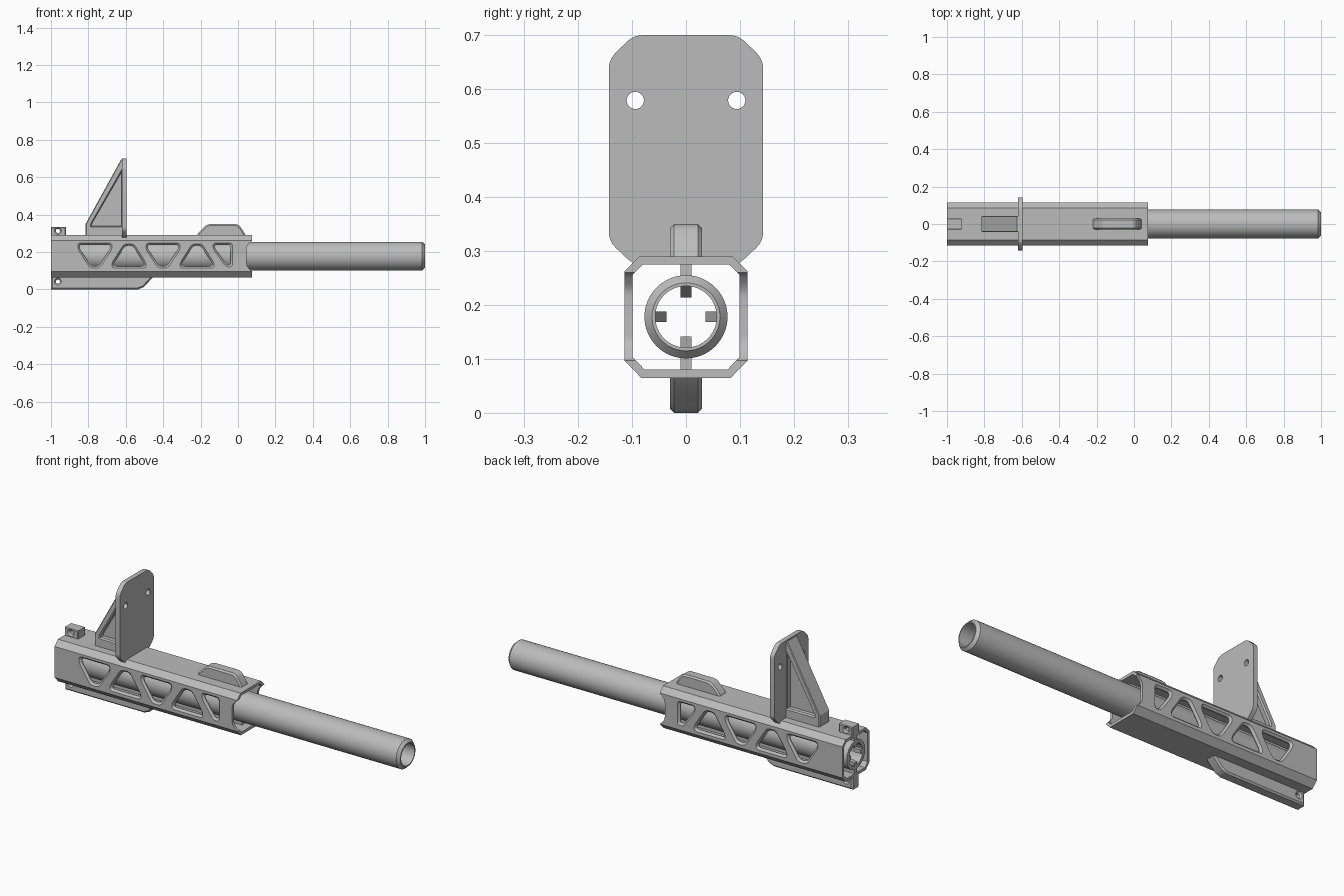
import bpy, bmesh, math
from mathutils import Vector

cube = bpy.data.objects.get("Cube")
if cube:
    bpy.data.objects.remove(cube)

grey = bpy.data.materials.new("plain_grey")
grey.use_nodes = True
grey.diffuse_color = (0.5, 0.5, 0.5, 1)
grey.node_tree.nodes["Principled BSDF"].inputs["Base Color"].default_value = (0.5, 0.5, 0.5, 1)

AXIS_Z = 0.178


def inset(pts, d):
    """Move every edge of a counter-clockwise outline inwards by d."""
    out = []
    for i, p in enumerate(pts):
        p, a, b = Vector(p), Vector(pts[i - 1]), Vector(pts[(i + 1) % len(pts)])
        e, f = (p - a).normalized(), (b - p).normalized()
        n, m = Vector((-e.y, e.x)), Vector((-f.y, f.x))
        out.append(p + (n + m) * d / (1 + n.dot(m)))
    return out


def rounded(pts, r, steps=5):
    """Replace each corner with a short curve."""
    if not r:
        return [Vector(p) for p in pts]
    out = []
    for i, p in enumerate(pts):
        p, a, b = Vector(p), Vector(pts[i - 1]), Vector(pts[(i + 1) % len(pts)])
        s = p + (a - p).normalized() * min(r, (a - p).length * 0.45)
        e = p + (b - p).normalized() * min(r, (b - p).length * 0.45)
        for k in range(steps + 1):
            t = k / steps
            out.append(s * (1 - t) ** 2 + p * 2 * t * (1 - t) + e * t * t)
    return out


def loft(name, pts, rings, axis="y", r=0.0):
    """Extrude an outline along an axis; rings are (position, inset) pairs."""
    bm = bmesh.new()
    loops = []
    for pos, d in rings:
        ring = rounded(inset(pts, d), r)
        loops.append([bm.verts.new((pos, p.x, p.y) if axis == "x" else (p.x, pos, p.y))
                      for p in ring])
    n = len(loops[0])
    for lo, hi in zip(loops, loops[1:]):
        for i in range(n):
            bm.faces.new((lo[i], lo[(i + 1) % n], hi[(i + 1) % n], hi[i]))
    bm.faces.new(loops[0])
    bm.faces.new(loops[-1])
    bmesh.ops.recalc_face_normals(bm, faces=bm.faces)
    mesh = bpy.data.meshes.new(name)
    bm.to_mesh(mesh)
    bm.free()
    mesh.materials.append(grey)
    ob = bpy.data.objects.new(name, mesh)
    bpy.context.collection.objects.link(ob)
    return ob


def circle(x, y, r, n=24):
    return [(x + r * math.cos(math.tau * i / n), y + r * math.sin(math.tau * i / n)) for i in range(n)]


def activate(ob):
    bpy.ops.object.select_all(action="DESELECT")
    ob.select_set(True)
    bpy.context.view_layer.objects.active = ob


def cut(ob, cutter):
    cutter.hide_render = True
    activate(ob)
    mod = ob.modifiers.new("cut", "BOOLEAN")
    mod.operation, mod.solver, mod.object = "DIFFERENCE", "EXACT", cutter
    bpy.ops.object.modifier_apply(modifier=mod.name)
    bpy.data.objects.remove(cutter)


def mirrored(half):
    """Complete a symmetric outline from its +y half, listed bottom to top."""
    return half + [(-y, z) for y, z in reversed(half)]


# Hollow octagonal shroud
section = mirrored([(0.083, 0.065), (0.114, 0.097), (0.114, 0.262), (0.086, 0.29)])
shroud = loft("shroud", section, [(-1, 0), (0.075, 0)], "x")
cut(shroud, loft("bore", section, [(-1.1, 0.015), (0.2, 0.015)], "x"))

# Cut-back side walls at the shroud mouth
mouth = [(0.045, 0.13), (0.072, 0.095), (0.15, 0.095), (0.15, 0.262), (0.072, 0.262), (0.045, 0.228)]
cut(shroud, loft("mouth_cut", mouth, [(-0.2, 0), (0.2, 0)], r=0.015))

# Alternating triangular windows with chamfered rims, through both walls
RIM = [(-0.122, -0.009), (-0.104, 0.009), (0.104, 0.009), (0.122, -0.009)]
TOP, LOW, PITCH = 0.248, 0.115, 0.182
for i in range(4):
    cx = -0.765 + i * PITCH
    if i % 2 == 0:
        tri = [(cx - 0.025, LOW), (cx + 0.025, LOW), (cx + 0.09, 0.215), (cx + 0.09, TOP),
               (cx - 0.09, TOP), (cx - 0.09, 0.215)]
    else:
        tri = [(cx - 0.09, LOW), (cx + 0.09, LOW), (cx + 0.09, 0.143), (cx + 0.025, TOP - 0.005),
               (cx - 0.025, TOP - 0.005), (cx - 0.09, 0.143)]
    cut(shroud, loft("window_cut", tri, RIM, r=0.02))
half_window = [(-0.065, 0.122), (-0.03, 0.122), (-0.03, TOP), (-0.132, TOP), (-0.132, 0.218)]
cut(shroud, loft("half_window_cut", half_window, RIM, r=0.02))

# Long open tube with a chamfered tip
tube = loft("tube", circle(0, AXIS_Z, 0.077, 64), [(-1, 0), (0.985, 0), (1, 0.014)], "x")
cut(tube, loft("tube_bore", circle(0, AXIS_Z, 0.057, 64), [(-1.1, 0), (1.1, 0)], "x"))

# Ribs joining the tube to the shroud
for name, low, high in (("upper_rib", 0.25, 0.28), ("lower_rib", 0.075, 0.105)):
    rib = [(-0.01, low), (0.01, low), (0.01, high), (-0.01, high)]
    loft(name, rib, [(-0.999, 0), (0.03, 0)], "x")

# Four ramped tabs inside the rear of the tube
ramp = [(-1, 0.04), (-0.97, 0.036), (-0.9, 0.06), (-1, 0.06)]
for i in range(4):
    tab = loft("inner_tab_%d" % (i + 1), ramp, [(-0.01, 0), (0.01, 0)])
    tab.location.z = AXIS_Z
    tab.rotation_euler.x = i * math.pi / 2

# Upright plate with clipped corners and two holes
plate_half = [(0.09, 0.275), (0.103, 0.28), (0.143, 0.318), (0.143, 0.655), (0.097, 0.7)]
plate = loft("upright_plate", rounded(mirrored(plate_half), 0.018), [(-0.62, 0), (-0.595, 0)], "x")
for side in (-1, 1):
    cut(plate, loft("plate_hole", circle(side * 0.094, 0.579, 0.016), [(-0.7, 0), (-0.5, 0)], "x"))

# Triangular brace behind the plate, pocketed on both sides
brace_outline = [(-0.815, 0.28), (-0.61, 0.28), (-0.61, 0.695), (-0.625, 0.695), (-0.815, 0.35)]
brace = loft("plate_brace", brace_outline, [(-0.043, 0.004), (-0.039, 0), (0.039, 0), (0.043, 0.004)])
pocket = [(-0.787, 0.335), (-0.62, 0.335), (-0.62, 0.64), (-0.787, 0.35)]
for side in (-1, 1):
    cut(brace, loft("pocket_cut", pocket, [(side * 0.014, 0.004), (side * 0.036, 0.004),
                                           (side * 0.05, -0.008)]))


def bevelled(half, edge):
    return [(-half, edge), (edge - half, 0), (half - edge, 0), (half, edge)]


# Rounded hump on top
hump = [(-0.225, 0.278), (0.045, 0.278), (0.035, 0.302), (0.003, 0.35), (-0.165, 0.35), (-0.213, 0.302)]
loft("top_hump", hump, bevelled(0.03, 0.008), r=0.02)

# Bottom rail and rear top lug, each with a countersunk cross hole
rail = loft("bottom_rail", [(-1, 0), (-0.535, 0), (-0.505, 0.012), (-0.445, 0.075), (-1, 0.075)],
            bevelled(0.03, 0.008))
lug = loft("rear_lug", [(-1, 0.28), (-0.92, 0.28), (-0.92, 0.333), (-1, 0.333)], bevelled(0.03, 0.004))
for part, z in ((rail, 0.042), (lug, 0.313)):
    cut(part, loft("cross_hole", circle(-0.963, z, 0.011),
                   [(-0.04, -0.018), (-0.022, 0), (0.022, 0), (0.04, -0.018)]))

# Smooth the curved surfaces, keeping edges sharp
for ob in list(bpy.context.scene.objects):
    if ob.type == "MESH":
        activate(ob)
        bpy.ops.object.shade_smooth_by_angle(angle=math.radians(25))
